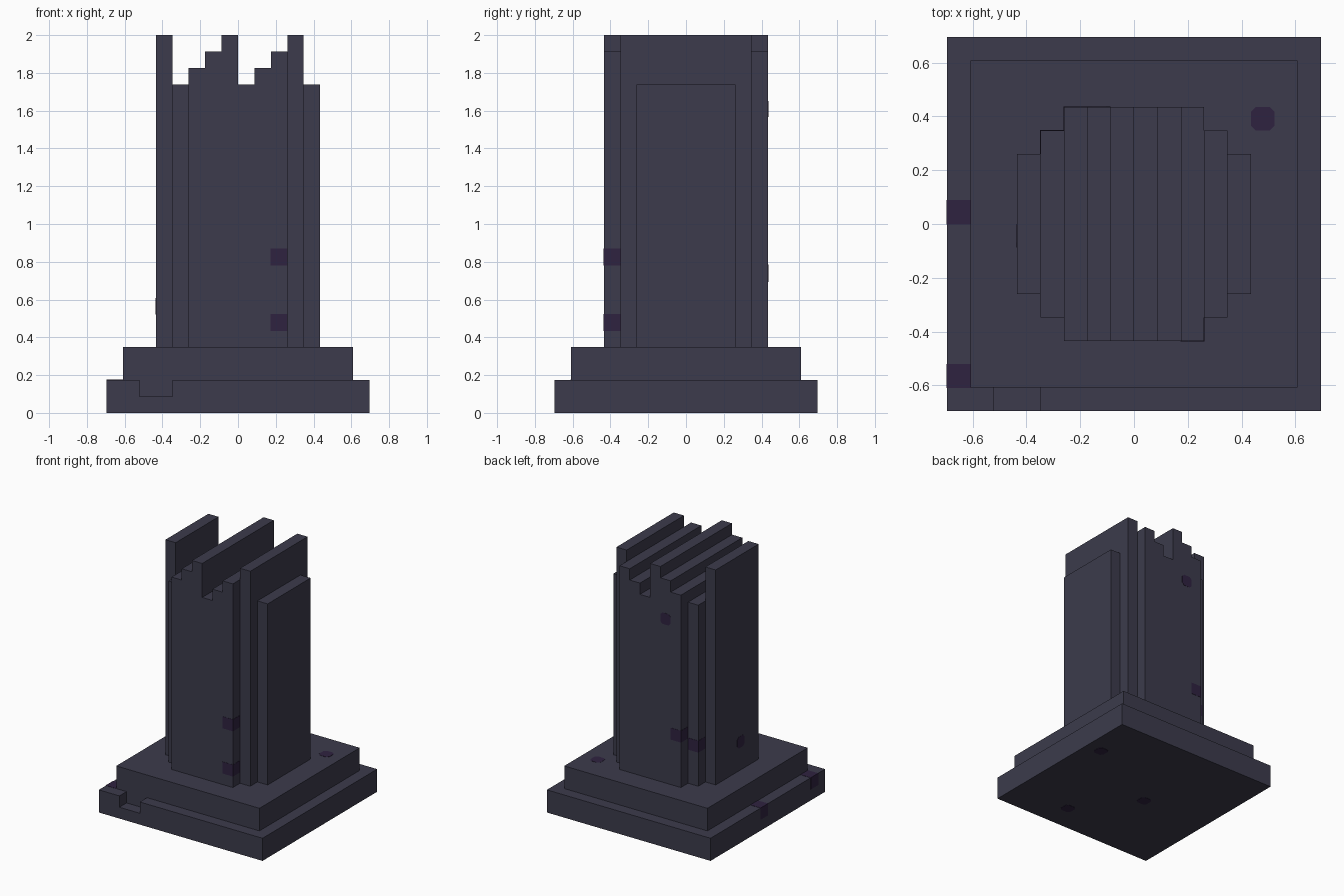
import bpy
import bmesh
from mathutils import Vector

cube = bpy.data.objects.get("Cube")
if cube:
    bpy.data.objects.remove(cube, do_unlink=True)

U = 2 / 23  # one grid unit; all sizes below are in units


def material(name, rgb):
    m = bpy.data.materials.new(name)
    m.use_nodes = True
    m.diffuse_color = (*rgb, 1)
    bsdf = m.node_tree.nodes["Principled BSDF"]
    bsdf.inputs["Base Color"].default_value = (*rgb, 1)
    bsdf.inputs["Roughness"].default_value = 0.9
    return m


STONE = material("slate_stone", (0.0452, 0.0437, 0.0723))
STAIN = material("dark_purple", (0.0284, 0.0160, 0.0513))


def prism(name, points, direction, mat):
    """Extrude a flat polygon along a direction."""
    bm = bmesh.new()
    face = bm.faces.new([bm.verts.new(Vector(p) * U) for p in points])
    ext = bmesh.ops.extrude_face_region(bm, geom=[face])
    verts = [g for g in ext["geom"] if isinstance(g, bmesh.types.BMVert)]
    bmesh.ops.translate(bm, verts=verts, vec=Vector(direction) * U)
    bmesh.ops.recalc_face_normals(bm, faces=bm.faces)
    mesh = bpy.data.meshes.new(name)
    bm.to_mesh(mesh)
    bm.free()
    mesh.materials.append(mat)
    ob = bpy.data.objects.new(name, mesh)
    bpy.context.collection.objects.link(ob)
    return ob


def box(name, lo, hi, mat=STONE):
    (a, b, c), (d, e, f) = lo, hi
    return prism(name, [(a, b, c), (d, b, c), (d, e, c), (a, e, c)], (0, 0, f - c), mat)


# Stepped plinth, with a chipped notch in the front of the lower step
lower = box("lower_step", (-8, -8, 0), (8, 8, 2))
cutter = box("notch_cutter", (-6, -9, 1), (-4, -7, 3))
cutter.hide_render = True
mod = lower.modifiers.new("notch", "BOOLEAN")
mod.operation = "DIFFERENCE"
mod.solver = "EXACT"
mod.object = cutter
bpy.context.view_layer.objects.active = lower
bpy.ops.object.modifier_apply(modifier=mod.name)
bpy.data.objects.remove(cutter, do_unlink=True)
box("upper_step", (-7, -7, 2), (7, 7, 4))

# Tower core: jagged skyline extruded front to back
skyline = [(-3, -5, 4)]
for i, top in enumerate([21, 22, 23, 20, 21, 22]):
    skyline += [(i - 3, -5, top), (i - 2, -5, top)]
skyline.append((3, -5, 4))
prism("tower_core", skyline, (0, 10, 0), STONE)

# Narrower slabs on both sides: start x, half depth, top
for name, x, half, top in [("right_inner_slab", -4, 4, 20), ("right_outer_slab", -5, 3, 23),
                           ("left_inner_slab", 3, 4, 23), ("left_outer_slab", 4, 3, 20)]:
    box(name, (x, -half, 4), (x + 1, half, top))

# Stained blocks that wrap around an edge
E = 0.02
edge_blocks = [(2, -5, 9), (2, -5, 5), (-8, 0, 1), (-8, -7, 1), (-3, 4, 8), (-4, 3, 7)]
for i, p in enumerate(edge_blocks):
    box(f"edge_stain_{i + 1}", [v - E for v in p], [v + 1 + E for v in p], STAIN)

# Stains on flat faces: thin plates with clipped corners
C = 0.2
OUTLINE = [(C, 0), (1 - C, 0), (1, C), (1, 1 - C), (1 - C, 1), (C, 1), (0, 1 - C), (0, C)]


def plate(name, corner, axis, sign):
    points = []
    for s, t in OUTLINE:
        p = list(corner)
        p[(axis + 1) % 3] += s
        p[(axis + 2) % 3] += t
        p[axis] -= sign * E
        points.append(p)
    direction = [0, 0, 0]
    direction[axis] = sign * 2 * E
    prism(name, points, direction, STAIN)


plate("step_stain", (5, 4, 4), 2, 1)
plate("back_stain", (-2, 5, 18), 1, 1)
plate("side_stain", (-5, -1, 6), 0, -1)
for i, (x, y) in enumerate([(6, 3), (2, -6), (-2, -1)]):
    plate(f"underside_stain_{i + 1}", (x, y, 0), 2, -1)
